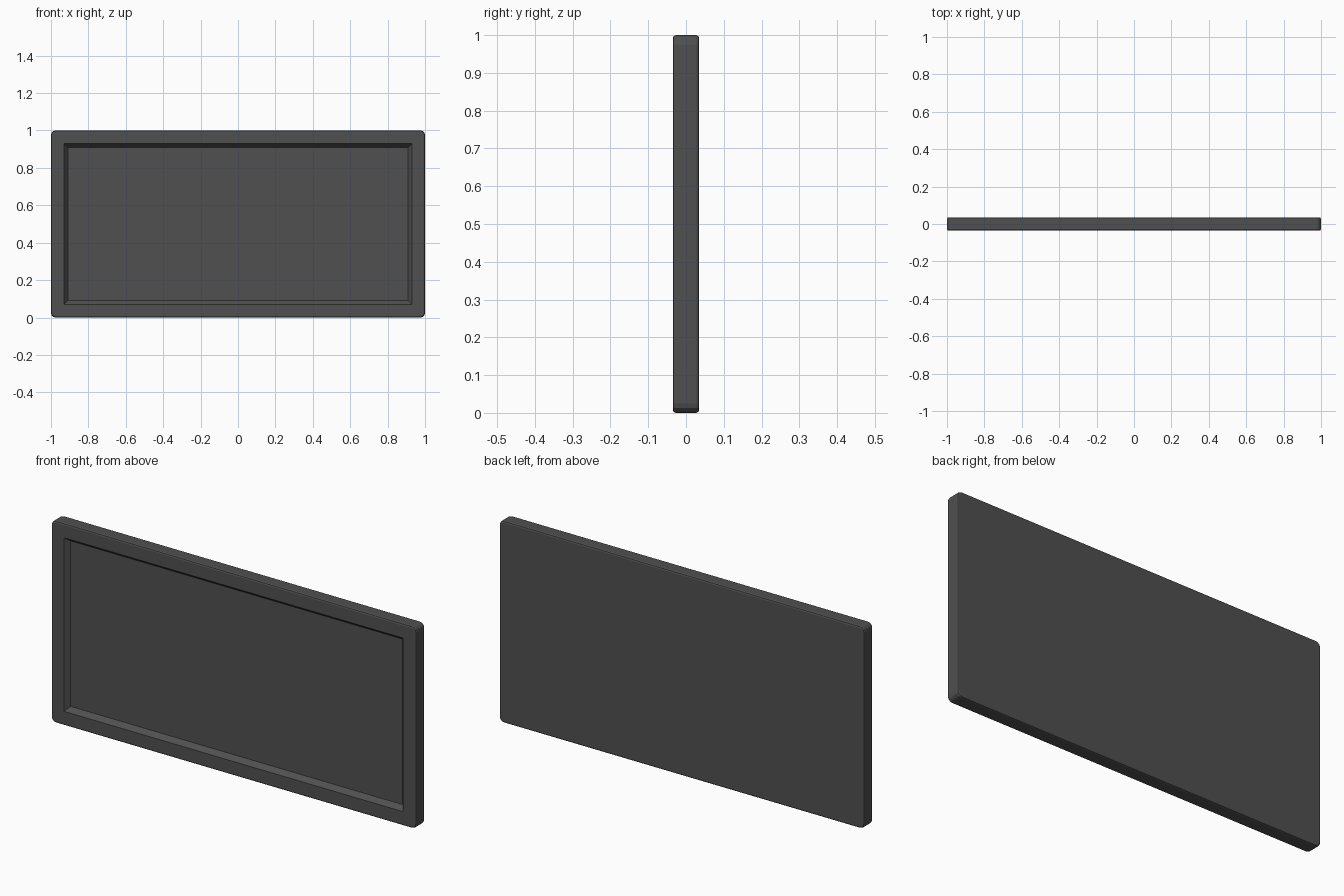
import bpy, bmesh

if "Cube" in bpy.data.objects:
    bpy.data.objects.remove(bpy.data.objects["Cube"])

W, H, T = 2.0, 1.0, 0.07       # width, height, thickness
BORDER, SLOPE, DEPTH = 0.07, 0.02, 0.025

bm = bmesh.new()

# slab standing on the ground
bmesh.ops.create_cube(bm, size=1)
for v in bm.verts:
    v.co.x *= W
    v.co.y *= T
    v.co.z = (v.co.z + 0.5) * H

# rounded corners and softened rims
corners = [e for e in bm.edges if abs(e.verts[0].co.y - e.verts[1].co.y) > T / 2]
bmesh.ops.bevel(bm, geom=corners, offset=0.025, segments=3, profile=0.5, affect='EDGES')
rims = [e for e in bm.edges if abs(e.verts[0].co.y - e.verts[1].co.y) < 1e-4]
bmesh.ops.bevel(bm, geom=rims, offset=0.008, segments=2, profile=0.5, affect='EDGES')

# rectangular recess with sloped walls, cut in the front face
bm.normal_update()
front = min(bm.faces, key=lambda f: (round(f.calc_center_median().y, 4), -f.calc_area()))
outline = list(front.verts)


def ring(inset, y):
    x, lo, hi = W / 2 - inset, inset, H - inset
    return [bm.verts.new((px, y, pz)) for px, pz in ((-x, lo), (x, lo), (x, hi), (-x, hi))]


def loop_edges(vs):
    return [bm.edges.new((vs[i], vs[(i + 1) % 4])) for i in range(4)]


outer = ring(BORDER, -T / 2)
inner = ring(BORDER + SLOPE, -T / 2 + DEPTH)
rim_edges = list(front.edges)
bmesh.ops.delete(bm, geom=[front], context='FACES_ONLY')
bmesh.ops.triangle_fill(bm, edges=rim_edges + loop_edges(outer), use_beauty=True, normal=(0, -1, 0))
for i in range(4):
    j = (i + 1) % 4
    bm.faces.new((outer[i], outer[j], inner[j], inner[i]))
bm.faces.new(inner)

bmesh.ops.dissolve_limit(bm, angle_limit=0.01, verts=bm.verts, edges=bm.edges)
bmesh.ops.recalc_face_normals(bm, faces=bm.faces)

mesh = bpy.data.meshes.new("framed_panel")
bm.to_mesh(mesh)
bm.free()
panel = bpy.data.objects.new("framed_panel", mesh)
bpy.context.collection.objects.link(panel)

# dark grey finish
mat = bpy.data.materials.new("dark_grey")
mat.diffuse_color = (0.08, 0.08, 0.08, 1)
mat.use_nodes = True
mat.node_tree.nodes["Principled BSDF"].inputs["Base Color"].default_value = mat.diffuse_color
mesh.materials.append(mat)
